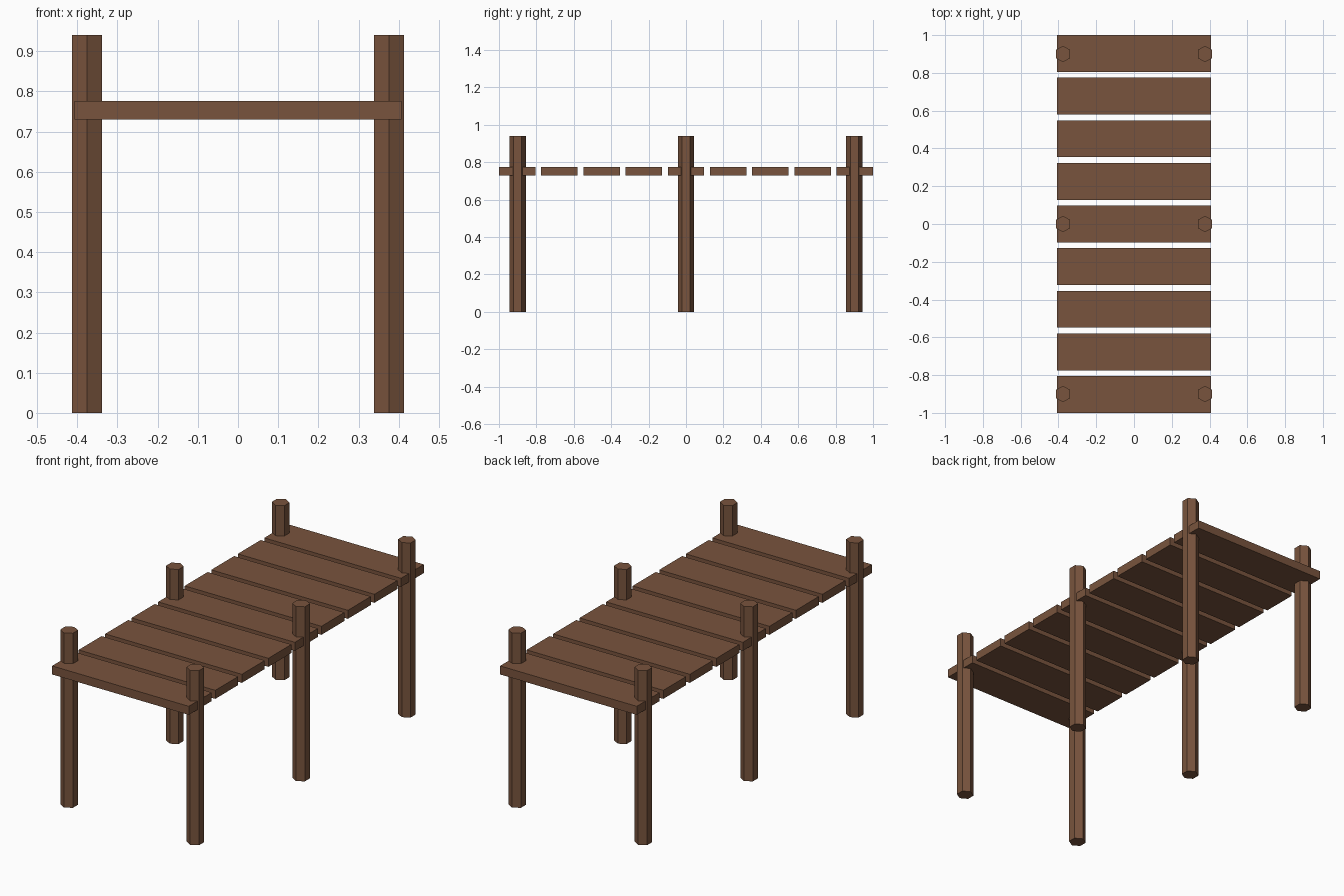
import bpy

cube = bpy.data.objects.get("Cube")
if cube:
    bpy.data.objects.remove(cube, do_unlink=True)

# Brown wood
wood = bpy.data.materials.new("brown_wood")
wood.use_nodes = True
colour = (0.19, 0.088, 0.047, 1)
wood.diffuse_color = colour
bsdf = wood.node_tree.nodes["Principled BSDF"]
bsdf.inputs["Base Color"].default_value = colour
bsdf.inputs["Roughness"].default_value = 0.9

PLANKS, LENGTH, PLANK_WIDTH, DECK_WIDTH = 9, 2.0, 0.195, 0.814
DECK_BOTTOM, DECK_TOP = 0.73, 0.776
POST_X, POST_Y, POST_RADIUS, POST_HEIGHT = 0.376, 0.9, 0.0433, 0.94


def finish(name):
    obj = bpy.context.object
    obj.name = name
    obj.data.materials.append(wood)


# Deck planks with even gaps
pitch = (LENGTH - PLANK_WIDTH) / (PLANKS - 1)
for i in range(PLANKS):
    y = (i - (PLANKS - 1) / 2) * pitch
    bpy.ops.mesh.primitive_cube_add(size=1, location=(0, y, (DECK_BOTTOM + DECK_TOP) / 2))
    bpy.context.object.scale = (DECK_WIDTH, PLANK_WIDTH, DECK_TOP - DECK_BOTTOM)
    bpy.ops.object.transform_apply(location=False, rotation=False, scale=True)
    finish(f"deck_plank_{i + 1}")

# Six-sided posts, a corner of each facing the front
for side, x in (("left", POST_X), ("right", -POST_X)):
    for place, y in (("front", -POST_Y), ("middle", 0), ("back", POST_Y)):
        bpy.ops.mesh.primitive_cylinder_add(vertices=6, radius=POST_RADIUS, depth=POST_HEIGHT,
                                            location=(x, y, POST_HEIGHT / 2))
        finish(f"{place}_{side}_post")
